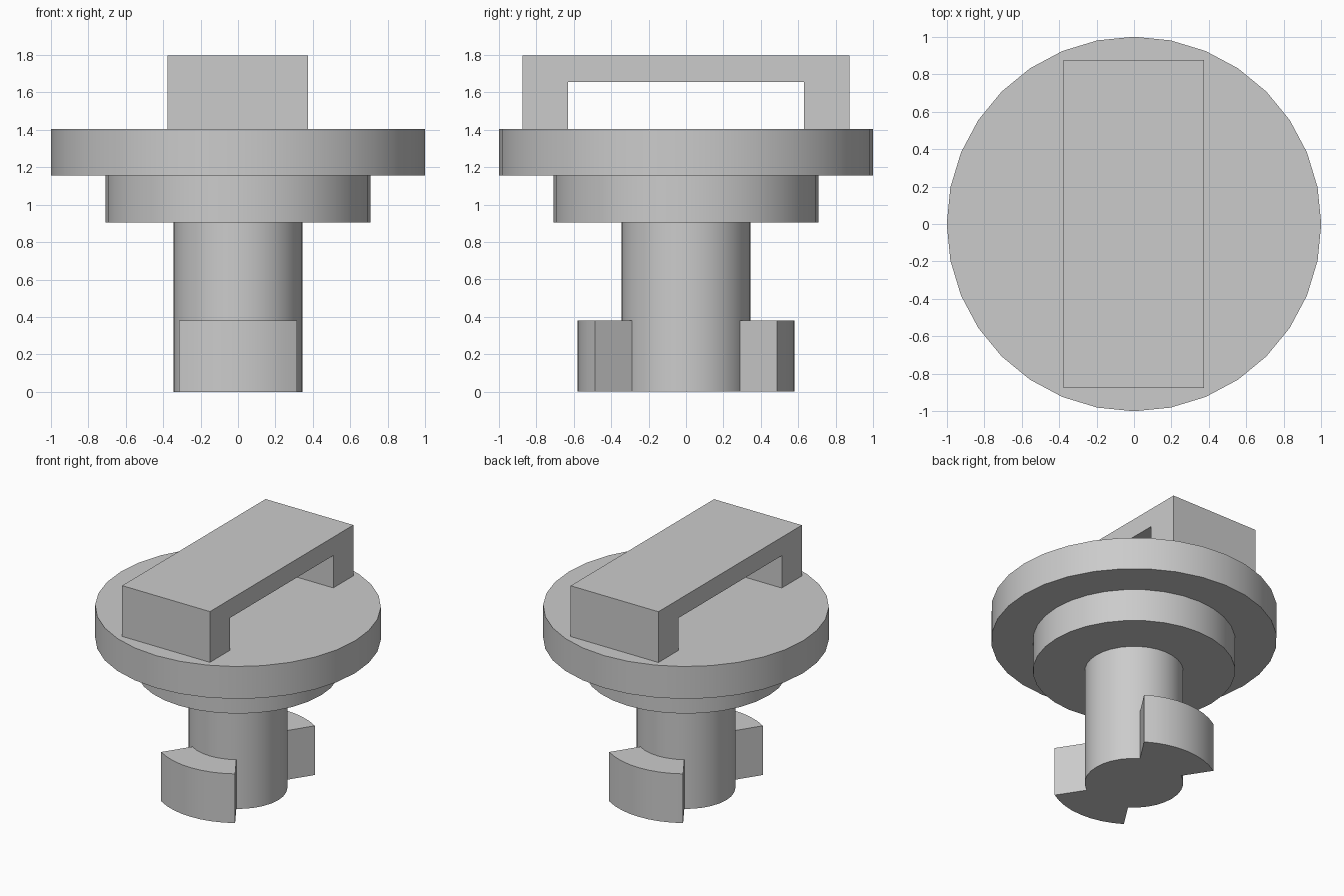
import bpy, bmesh, math

cube = bpy.data.objects.get("Cube")
if cube:
    bpy.data.objects.remove(cube, do_unlink=True)

grey = bpy.data.materials.new("mid grey")
grey.use_nodes = True
COLOUR = (0.6, 0.6, 0.6, 1)
grey.diffuse_color = COLOUR
grey.node_tree.nodes["Principled BSDF"].inputs["Base Color"].default_value = COLOUR


def prism(name, outline, depth, smooth=True):
    """Extrude a closed 3D outline along a vector into a solid."""
    bm = bmesh.new()
    face = bm.faces.new([bm.verts.new(p) for p in outline])
    ext = bmesh.ops.extrude_face_region(bm, geom=[face])
    moved = [v for v in ext["geom"] if isinstance(v, bmesh.types.BMVert)]
    bmesh.ops.translate(bm, vec=depth, verts=moved)
    bmesh.ops.recalc_face_normals(bm, faces=bm.faces)
    mesh = bpy.data.meshes.new(name)
    bm.to_mesh(mesh)
    bm.free()
    mesh.materials.append(grey)
    obj = bpy.data.objects.new(name, mesh)
    bpy.context.collection.objects.link(obj)
    if smooth:
        bpy.ops.object.select_all(action="DESELECT")
        obj.select_set(True)
        bpy.context.view_layer.objects.active = obj
        bpy.ops.object.shade_smooth_by_angle(angle=math.radians(30))
    return obj


def arc(radius, start, end, steps, z):
    """Points along an arc, angles in degrees."""
    angles = [math.radians(start + (end - start) * i / steps) for i in range(steps + 1)]
    return [(radius * math.cos(a), radius * math.sin(a), z) for a in angles]


# Stacked round parts: shaft, collar and cap disc
for name, radius, bottom, top in [("shaft", 0.345, 0, 0.905),
                                  ("collar", 0.708, 0.905, 1.155),
                                  ("cap_disc", 1.0, 1.155, 1.405)]:
    prism(name, arc(radius, 0, 360, 32, bottom)[:-1], (0, 0, top - bottom))

# Locking lugs: ring sectors at the front and back of the shaft foot
for name, centre in [("front_lug", -90), ("back_lug", 90)]:
    outer = arc(0.58, centre - 33, centre + 33, 8, 0)
    inner = arc(0.335, centre + 33, centre - 33, 8, 0)
    prism(name, outer + inner, (0, 0, 0.38))

# Bridge-shaped grip handle
half = [(0.875, 1.405), (0.875, 1.797), (-0.875, 1.797), (-0.875, 1.405),
        (-0.63, 1.405), (-0.63, 1.655), (0.63, 1.655), (0.63, 1.405)]
prism("grip_handle", [(-0.377, y, z) for y, z in half], (0.75, 0, 0), smooth=False)
